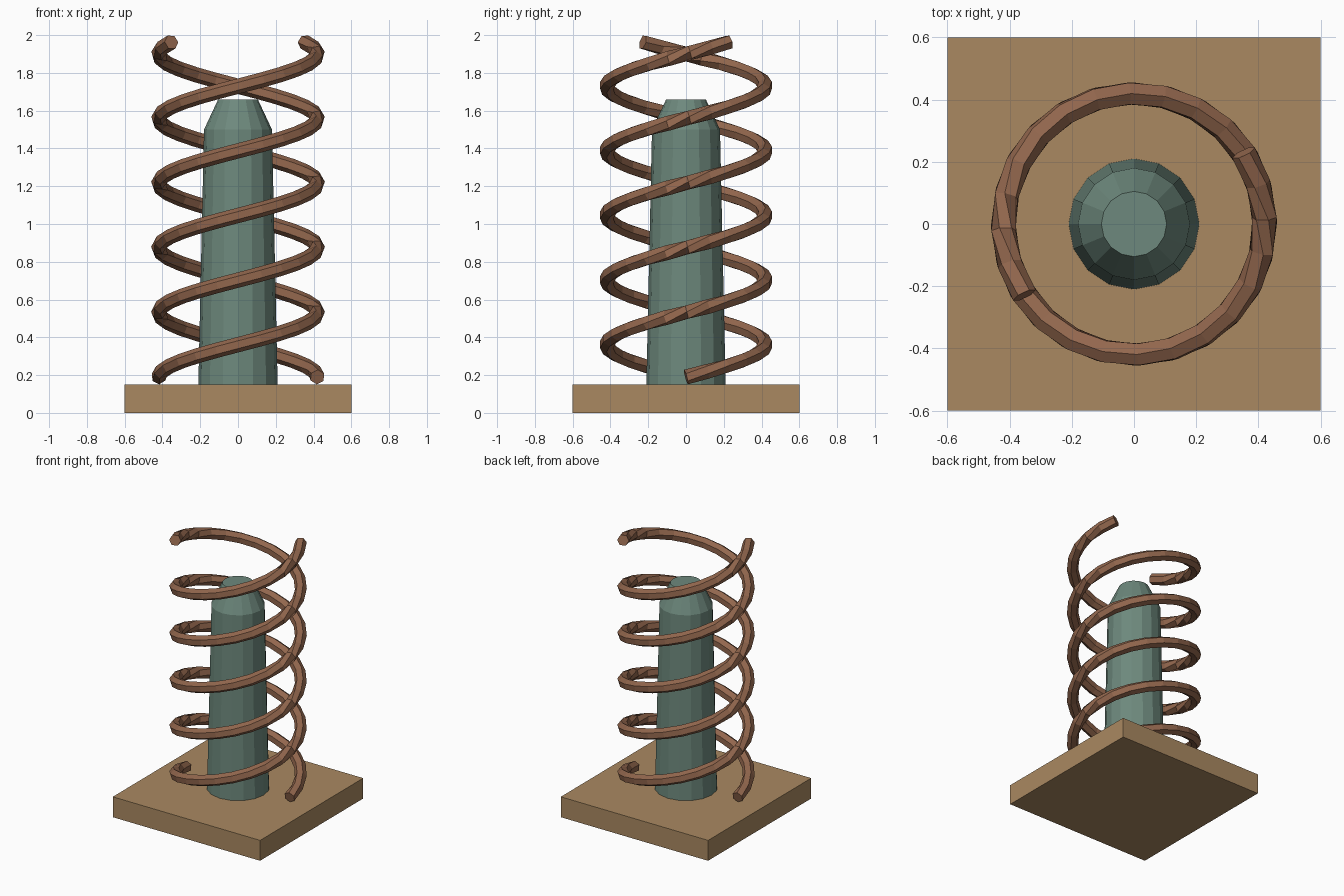
import bpy, bmesh
from math import sin, cos, pi, radians
from mathutils import Vector

if "Cube" in bpy.data.objects:
    bpy.data.objects.remove(bpy.data.objects["Cube"])


def material(name, color):
    m = bpy.data.materials.new(name)
    m.diffuse_color = (*color, 1)
    m.use_nodes = True
    m.node_tree.nodes["Principled BSDF"].inputs["Base Color"].default_value = m.diffuse_color
    return m


def make_object(name, bm, mat):
    bmesh.ops.recalc_face_normals(bm, faces=bm.faces)
    me = bpy.data.meshes.new(name)
    bm.to_mesh(me)
    bm.free()
    ob = bpy.data.objects.new(name, me)
    bpy.context.collection.objects.link(ob)
    me.materials.append(mat)
    return ob


def skin(bm, rings):
    """Bridge equal-sized point rings and cap both ends."""
    loops = [[bm.verts.new(p) for p in r] for r in rings]
    n = len(loops[0])
    for a, b in zip(loops, loops[1:]):
        for i in range(n):
            j = (i + 1) % n
            bm.faces.new((a[i], a[j], b[j], b[i]))
    bm.faces.new(loops[0][::-1])
    bm.faces.new(loops[-1])


wood = material("tan", (0.40, 0.25, 0.12))
copper = material("copper", (0.29, 0.135, 0.075))
green = material("green", (0.155, 0.25, 0.205))

# Square base slab
bm = bmesh.new()
bmesh.ops.create_cube(bm, size=1)
bmesh.ops.scale(bm, vec=(1.2, 1.2, 0.15), verts=bm.verts)
bmesh.ops.translate(bm, vec=(0, 0, 0.075), verts=bm.verts)
make_object("base", bm, wood)

# Tapered core with chamfered tip
SIDES = 16
bm = bmesh.new()
skin(bm, [[(r * cos(2 * pi * i / SIDES), r * sin(2 * pi * i / SIDES), z)
           for i in range(SIDES)]
          for r, z in ((0.21, 0.15), (0.18, 1.50), (0.105, 1.66))])
make_object("core", bm, green)

# Two hexagonal rods wound as a double helix
R, TUBE, STEPS = 0.42, 0.04, 62
Z0, Z1, SWEEP = 0.19, 1.963, radians(2.5 * 360 + 33)


def coil(name, start):
    pts = []
    for k in range(STEPS + 1):
        t = k / STEPS
        a = start + SWEEP * t
        pts.append(Vector((R * cos(a), R * sin(a), Z0 + (Z1 - Z0) * t)))
    rings = []
    for k, p in enumerate(pts):
        tan = (pts[min(k + 1, STEPS)] - pts[max(k - 1, 0)]).normalized()
        u = Vector((0, 1, 0)).cross(tan).normalized()
        v = tan.cross(u)
        rings.append([p + TUBE * (cos(i * pi / 3) * u + sin(i * pi / 3) * v)
                      for i in range(6)])
    bm = bmesh.new()
    skin(bm, rings)
    make_object(name, bm, copper)


coil("coil_a", 0)
coil("coil_b", pi)
